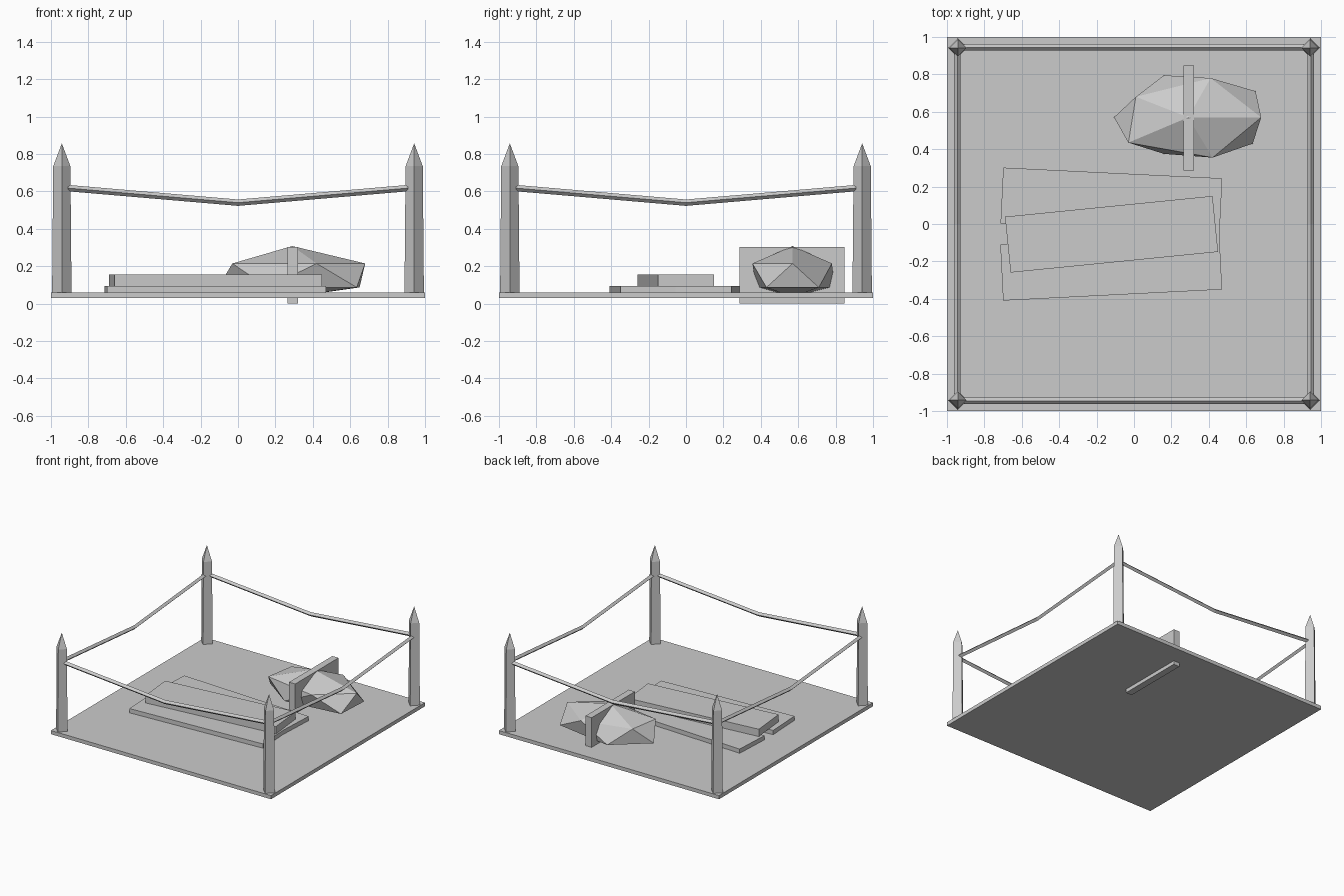
import bpy, bmesh, math
from mathutils import Vector

if "Cube" in bpy.data.objects:
    bpy.data.objects.remove(bpy.data.objects["Cube"])


def make(name, bm):
    bmesh.ops.recalc_face_normals(bm, faces=bm.faces)
    me = bpy.data.meshes.new(name)
    bm.to_mesh(me)
    bm.free()
    ob = bpy.data.objects.new(name, me)
    bpy.context.collection.objects.link(ob)
    return ob


def loft(name, rings):
    """Join equal-sized rings of points; a one-point ring closes as a tip."""
    bm = bmesh.new()
    rows = [[bm.verts.new(p) for p in r] for r in rings]
    n = max(len(r) for r in rows)
    for a, b in zip(rows, rows[1:]):
        for i in range(n):
            j = (i + 1) % n
            quad = [a[i % len(a)], a[j % len(a)], b[j % len(b)], b[i % len(b)]]
            bm.faces.new(list(dict.fromkeys(quad)))
    for r in (rows[0], rows[-1]):
        if len(r) > 1:
            bm.faces.new(r)
    return make(name, bm)


def box(name, center, size, angle=0.0):
    bm = bmesh.new()
    bmesh.ops.create_cube(bm, size=1)
    bmesh.ops.scale(bm, vec=size, verts=bm.verts)
    ob = make(name, bm)
    ob.location = center
    ob.rotation_euler.z = math.radians(angle)
    return ob


def diamond(cx, cy, z, r):
    return [(cx + r, cy, z), (cx, cy + r, z), (cx - r, cy, z), (cx, cy - r, z)]


# ground plate
box("ground_plate", (0, 0, 0.045), (2, 2, 0.03))

# corner posts with pointed tips
P = 0.942
for sx in (-1, 1):
    for sy in (-1, 1):
        x, y = sx * P, sy * P
        loft("corner_post", [diamond(x, y, 0.05, 0.052), diamond(x, y, 0.735, 0.046),
                             [(x, y, 0.857)]])

# sagging ropes between the posts
for k in range(4):
    a = k * math.pi / 2
    rings = []
    for t, z in ((-0.91, 0.618), (0, 0.54), (0.91, 0.618)):
        ring = []
        for du, dz in ((0.017, 0), (0, 0.017), (-0.017, 0), (0, -0.017)):
            u = -0.945 + du
            ring.append((t * math.cos(a) - u * math.sin(a),
                         t * math.sin(a) + u * math.cos(a), z + dz))
        rings.append(ring)
    loft("rope", rings)

# two lower planks and one on top
box("lower_plank_back", (-0.121, 0.123, 0.076), (1.172, 0.3, 0.038), -2.8)
box("lower_plank_front", (-0.122, -0.23, 0.076), (1.172, 0.3, 0.038), 2.9)
box("upper_plank", (-0.12, -0.055, 0.125), (1.115, 0.3, 0.06), 5.7)

# faceted sack: tip, upper ring, lower ring, base point
top, base = Vector((0.29, 0.57, 0.308)), Vector((0.29, 0.57, 0.036))
upper = [(0.68, 0.57), (0.41, 0.78), (0.01, 0.68), (-0.03, 0.435), (0.42, 0.355)]
lower = [(0.65, 0.71), (0.16, 0.795), (-0.107, 0.57), (0.16, 0.375), (0.635, 0.43)]
bm = bmesh.new()
vt, vb = bm.verts.new(top), bm.verts.new(base)
u = [bm.verts.new((x, y, 0.215)) for x, y in upper]
l = [bm.verts.new((x, y, 0.087)) for x, y in lower]
for i in range(5):
    j = (i + 1) % 5
    bm.faces.new((vt, u[i], u[j]))
    bm.faces.new((u[i], l[i], u[j]))
    bm.faces.new((l[i], l[j], u[j]))
    bm.faces.new((vb, l[j], l[i]))
make("sack", bm)

# strap band through the sack
box("sack_strap", (0.292, 0.567, 0.152), (0.056, 0.562, 0.304))
